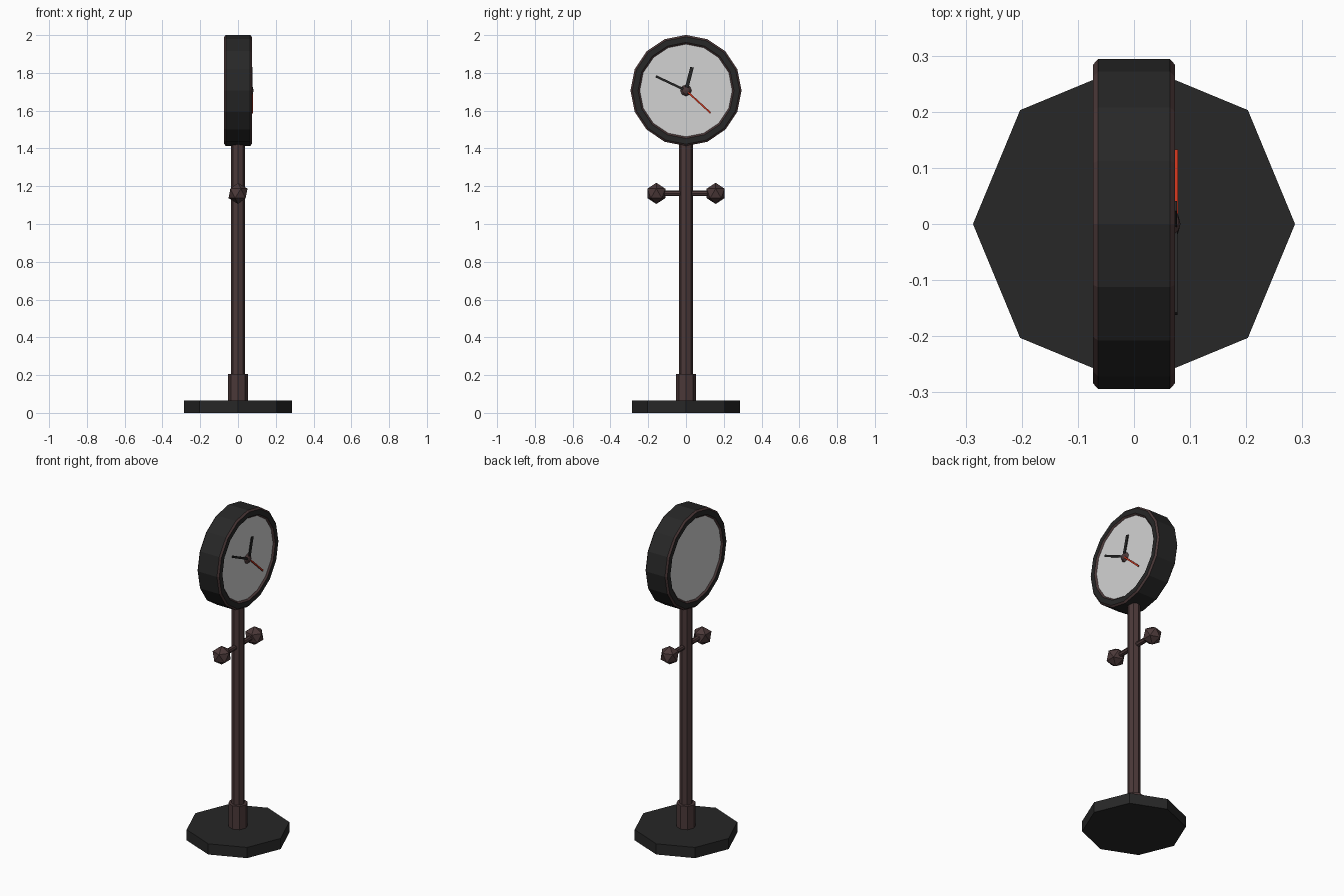
import bpy, bmesh, math
from mathutils import Matrix, Vector

if "Cube" in bpy.data.objects:
    bpy.data.objects.remove(bpy.data.objects["Cube"])


def material(name, rgb):
    m = bpy.data.materials.new(name)
    m.diffuse_color = (*rgb, 1)
    m.use_nodes = True
    m.node_tree.nodes["Principled BSDF"].inputs["Base Color"].default_value = m.diffuse_color
    return m


IRON = material("black iron", (0.02, 0.02, 0.02))
BROWN = material("dark brown", (0.07, 0.04, 0.04))
FACE = material("pale dial", (0.65, 0.65, 0.65))
RED = material("red", (0.6, 0.035, 0.012))


def add(name, bm, *mats):
    bmesh.ops.recalc_face_normals(bm, faces=bm.faces)
    me = bpy.data.meshes.new(name)
    bm.to_mesh(me)
    bm.free()
    for m in mats:
        me.materials.append(m)
    ob = bpy.data.objects.new(name, me)
    bpy.context.collection.objects.link(ob)
    return ob


def prism(name, r, a, b, mat, sides=8):
    """Prism of radius r running from point a to point b."""
    a, b = Vector(a), Vector(b)
    d = b - a
    rot = Matrix() if abs(d.z) > 0.9 * d.length else d.to_track_quat('Z', 'Y').to_matrix().to_4x4()
    bm = bmesh.new()
    bmesh.ops.create_cone(bm, cap_ends=True, segments=sides, radius1=r, radius2=r,
                          depth=d.length, matrix=Matrix.Translation((a + b) / 2) @ rot)
    return add(name, bm, mat)


# Stand
prism("base", 0.287, (0, 0, 0), (0, 0, 0.065), IRON)
prism("collar", 0.054, (0, 0, 0.06), (0, 0, 0.207), BROWN)
prism("pole", 0.037, (0, 0, 0.065), (0, 0, 1.45), BROWN)

# Ladder bar with ball ends
prism("ladder_bar", 0.015, (0, -0.16, 1.162), (0, 0.16, 1.162), BROWN)
for side in (-1, 1):
    bm = bmesh.new()
    bmesh.ops.create_icosphere(bm, subdivisions=1, radius=0.056,
                               matrix=Matrix.Translation((0, side * 0.157, 1.162)))
    add("ball_end", bm, BROWN)

# Clock case: chamfered ring turned around the x axis
CZ, N = 1.707, 16
profile = [(-0.064, 0.294), (0.064, 0.294), (0.073, 0.284), (0.073, 0.254),
           (0.064, 0.245), (-0.064, 0.245), (-0.073, 0.254), (-0.073, 0.284)]
bm = bmesh.new()
rings = []
for i in range(N):
    t = 2 * math.pi * i / N
    rings.append([bm.verts.new((x, r * math.sin(t), CZ + r * math.cos(t))) for x, r in profile])
P = len(profile)
for i in range(N):
    A, B = rings[i], rings[(i + 1) % N]
    for k in range(P):
        f = bm.faces.new((A[k], A[(k + 1) % P], B[(k + 1) % P], B[k]))
        f.material_index = 1 if k in (1, 3, 5, 7) else 0   # brown chamfers
add("clock_case", bm, IRON, BROWN)

# Dials on both sides
for side in (-1, 1):
    bm = bmesh.new()
    bm.faces.new([bm.verts.new((side * 0.064, 0.246 * math.sin(2 * math.pi * i / N),
                                CZ + 0.246 * math.cos(2 * math.pi * i / N)))
                  for i in range(N)][::-side])
    me = bpy.data.meshes.new("dial")
    bm.to_mesh(me)
    bm.free()
    me.materials.append(FACE)
    bpy.context.collection.objects.link(bpy.data.objects.new("dial", me))


# Hands on the +x dial
def hand(name, y, z, width, x, mat):
    length = math.hypot(y, z - CZ)
    bm = bmesh.new()
    bmesh.ops.create_cube(bm, size=1, matrix=Matrix.Translation((x, 0, CZ))
                          @ Matrix.Rotation(-math.atan2(y, z - CZ), 4, 'X')
                          @ Matrix.Translation((0, 0, length / 2))
                          @ Matrix.Diagonal((0.005, width, length, 1)))
    add(name, bm, mat)


hand("hour_hand", 0.032, 1.83, 0.019, 0.074, IRON)
hand("minute_hand", -0.16, 1.782, 0.012, 0.075, IRON)
hand("second_hand", 0.13, 1.588, 0.009, 0.076, RED)

# Hub
bm = bmesh.new()
bmesh.ops.create_uvsphere(bm, u_segments=8, v_segments=6, radius=0.034,
                          matrix=Matrix.Translation((0.049, 0, CZ)) @ Matrix.Rotation(math.pi / 2, 4, 'Y'))
add("hub", bm, BROWN)
